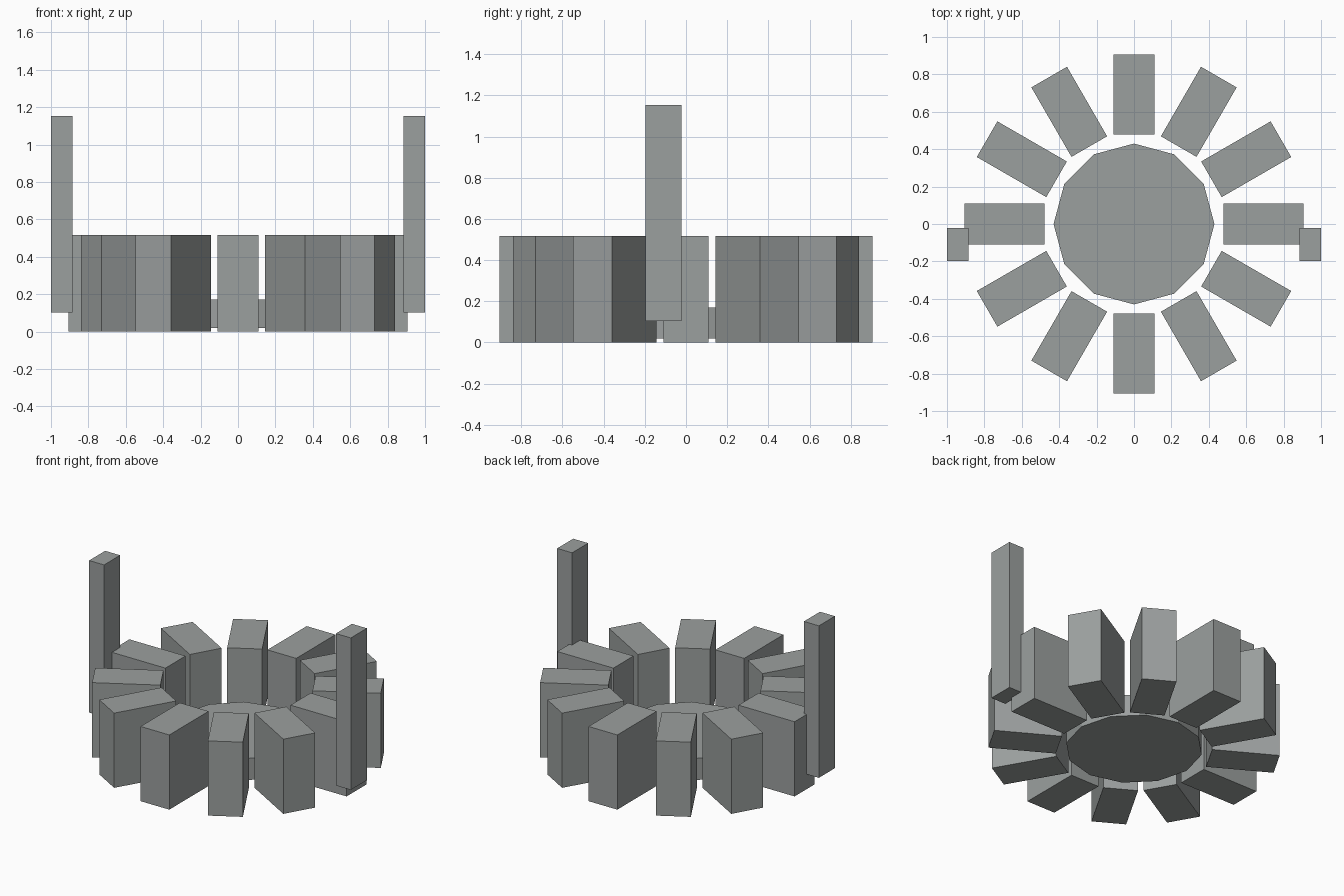
import bpy, math
from mathutils import Matrix, Vector

if "Cube" in bpy.data.objects:
    bpy.data.objects.remove(bpy.data.objects["Cube"])

grey = bpy.data.materials.new("stone grey")
grey.diffuse_color = (0.33, 0.35, 0.345, 1)
grey.use_nodes = True
grey.node_tree.nodes["Principled BSDF"].inputs["Base Color"].default_value = grey.diffuse_color


def box(name, lo, hi, angle=0.0):
    """Box between two corners, turned about the z axis."""
    lo, hi = Vector(lo), Vector(hi)
    bpy.ops.mesh.primitive_cube_add(size=1)
    ob = bpy.context.object
    ob.name = name
    ob.data.transform(Matrix.Rotation(angle, 4, 'Z')
                      @ Matrix.Translation((lo + hi) / 2)
                      @ Matrix.Diagonal((*(hi - lo), 1)))
    ob.data.materials.append(grey)
    return ob


# Ring of twelve radial blocks
for i in range(12):
    box(f"ring_block_{i + 1}", (0.478, -0.11, 0), (0.907, 0.11, 0.516),
        math.radians(30 * i))

# Low twelve-sided disc in the middle, a corner on each axis
bpy.ops.mesh.primitive_cylinder_add(vertices=12, radius=0.43, depth=0.15,
                                    location=(0, 0, 0.095))
disc = bpy.context.object
disc.name = "centre_disc"
disc.data.materials.append(grey)

# Tall posts on the left and right
box("left_post", (-1.0, -0.197, 0.103), (-0.886, -0.022, 1.153))
box("right_post", (0.886, -0.197, 0.103), (1.0, -0.022, 1.153))
